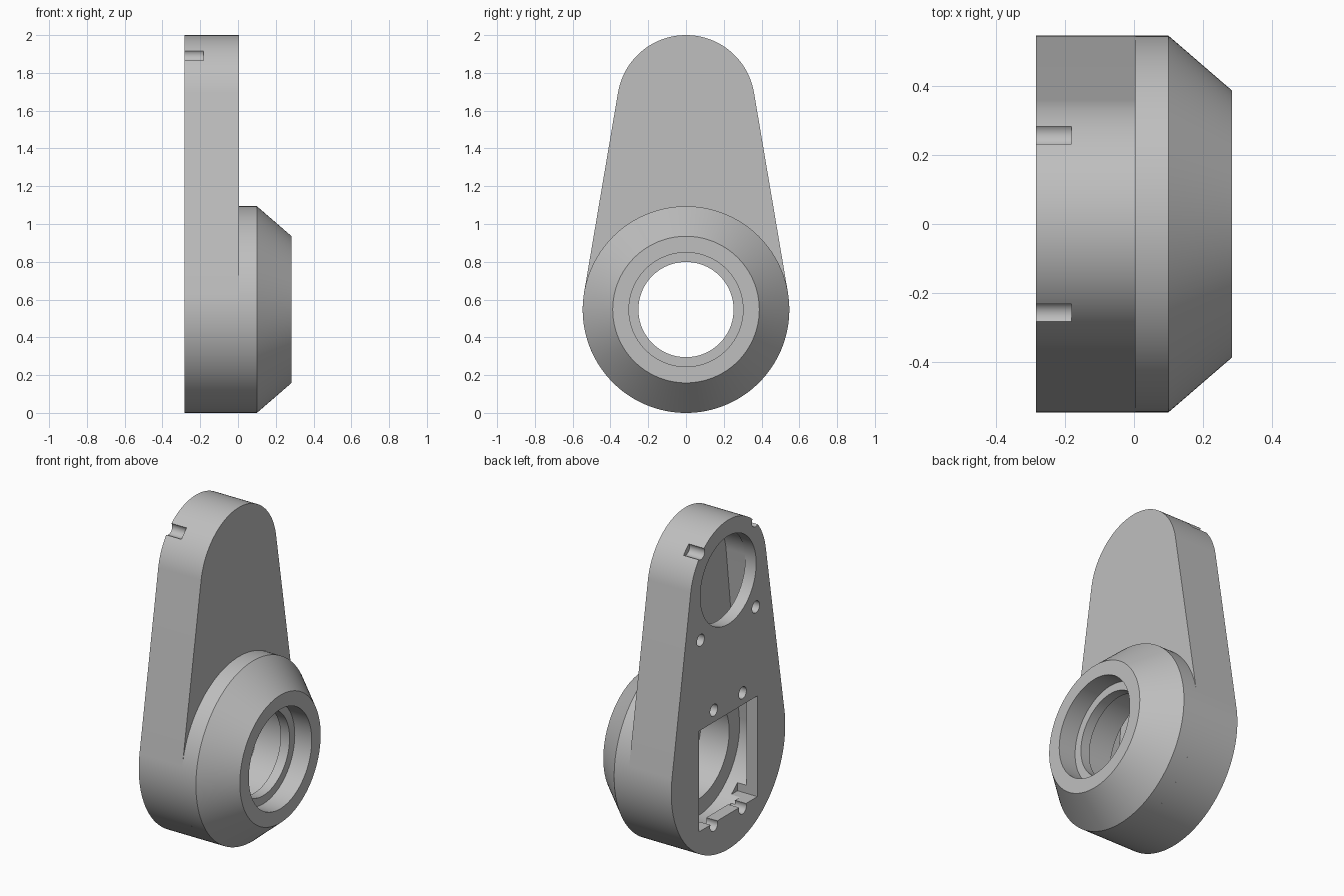
import bpy, bmesh
from math import pi, sin, cos, asin, radians

default = bpy.data.objects.get("Cube")
if default:
    bpy.data.objects.remove(default, do_unlink=True)

LOW_Z, TOP_Z = 0.547, 1.635      # centres of the two rounded ends
BACK, FACE = -0.284, 0.004       # thickness range of the plate

grey = bpy.data.materials.new("plain grey")
grey.use_nodes = True
colour = (0.52, 0.52, 0.52, 1)
grey.diffuse_color = colour
grey.node_tree.nodes["Principled BSDF"].inputs["Base Color"].default_value = colour


def finish(name, bm):
    bmesh.ops.recalc_face_normals(bm, faces=bm.faces)
    mesh = bpy.data.meshes.new(name)
    bm.to_mesh(mesh)
    bm.free()
    mesh.materials.append(grey)
    obj = bpy.data.objects.new(name, mesh)
    bpy.context.collection.objects.link(obj)
    return obj


def extrude_x(name, outline, x0, x1):
    """Solid from a (y, z) outline, extruded along x."""
    bm = bmesh.new()
    face = bm.faces.new([bm.verts.new((x0, y, z)) for y, z in outline])
    out = bmesh.ops.extrude_face_region(bm, geom=[face])["geom"]
    moved = [v for v in out if isinstance(v, bmesh.types.BMVert)]
    bmesh.ops.translate(bm, verts=moved, vec=(x1 - x0, 0, 0))
    return finish(name, bm)


def arc(z, r, a0, a1, n):
    return [(r * cos(a0 + (a1 - a0) * i / n), z + r * sin(a0 + (a1 - a0) * i / n))
            for i in range(n + 1)]


def circle(y, z, r, n=96):
    return [(y + r * cos(2 * pi * i / n), z + r * sin(2 * pi * i / n)) for i in range(n)]


def teardrop(r_low, r_top):
    """Two circles joined by their outer tangents."""
    t = asin((r_low - r_top) / (TOP_Z - LOW_Z))
    return arc(TOP_Z, r_top, t, pi - t, 64) + arc(LOW_Z, r_low, pi - t, 2 * pi + t, 96)


def lathe_x(name, profile, z, n=128):
    """Ring from a closed (x, radius) profile spun about the x axis."""
    bm = bmesh.new()
    rings = [[bm.verts.new((x, r * cos(2 * pi * i / n), z + r * sin(2 * pi * i / n)))
              for x, r in profile] for i in range(n)]
    m = len(profile)
    for i in range(n):
        a, b = rings[i], rings[(i + 1) % n]
        for j in range(m):
            k = (j + 1) % m
            bm.faces.new((a[j], a[k], b[k], b[j]))
    return finish(name, bm)


def cut(target, cutter):
    cutter.hide_render = True
    mod = target.modifiers.new("cut", 'BOOLEAN')
    mod.operation = 'DIFFERENCE'
    mod.solver = 'EXACT'
    mod.object = cutter
    bpy.context.view_layer.objects.active = target
    bpy.ops.object.modifier_apply(modifier=mod.name)
    bpy.data.objects.remove(cutter, do_unlink=True)


# Tapered plate with rounded ends
plate = extrude_x("housing_plate", teardrop(0.547, 0.365), BACK, FACE)

# Hidden chamber running the length of the plate
cut(plate, extrude_x("chamber_cutter", teardrop(0.40, 0.272), -0.21, -0.08))

# Bore towards the boss, round opening and rectangular opening at the back
cut(plate, extrude_x("bore_cutter", circle(0, LOW_Z, 0.30, 128), -0.15, 0.1))
cut(plate, extrude_x("round_opening_cutter", circle(0, TOP_Z, 0.268), -0.4, -0.15))
w, up, down = 0.28, LOW_Z + 0.277, LOW_Z - 0.335
cut(plate, extrude_x("square_opening_cutter",
                     [(-w, down), (w, down), (w, up), (-w, up)], -0.4, -0.15))

# Screw holes around both openings; the topmost pair breaks through the edge
for side in (-1, 1):
    for y, z in ((0.262, TOP_Z + 0.26), (0.265, TOP_Z - 0.265),
                 (0.138, LOW_Z + 0.35), (0.138, LOW_Z - 0.35)):
        cut(plate, extrude_x("screw_cutter", circle(side * y, z, 0.036, 32), -0.4, -0.182))

# Conical boss with a stepped bore
boss = lathe_x("conical_boss", [
    (FACE, 0.547), (0.10, 0.547), (0.284, 0.388), (0.284, 0.302), (0.17, 0.302),
    (0.17, 0.252), (0.11, 0.252), (0.11, 0.30), (FACE, 0.30)], LOW_Z)

# Smooth curves, sharp edges
for obj in (plate, boss):
    bpy.ops.object.select_all(action='DESELECT')
    obj.select_set(True)
    bpy.context.view_layer.objects.active = obj
    bpy.ops.object.shade_smooth_by_angle(angle=radians(25))
